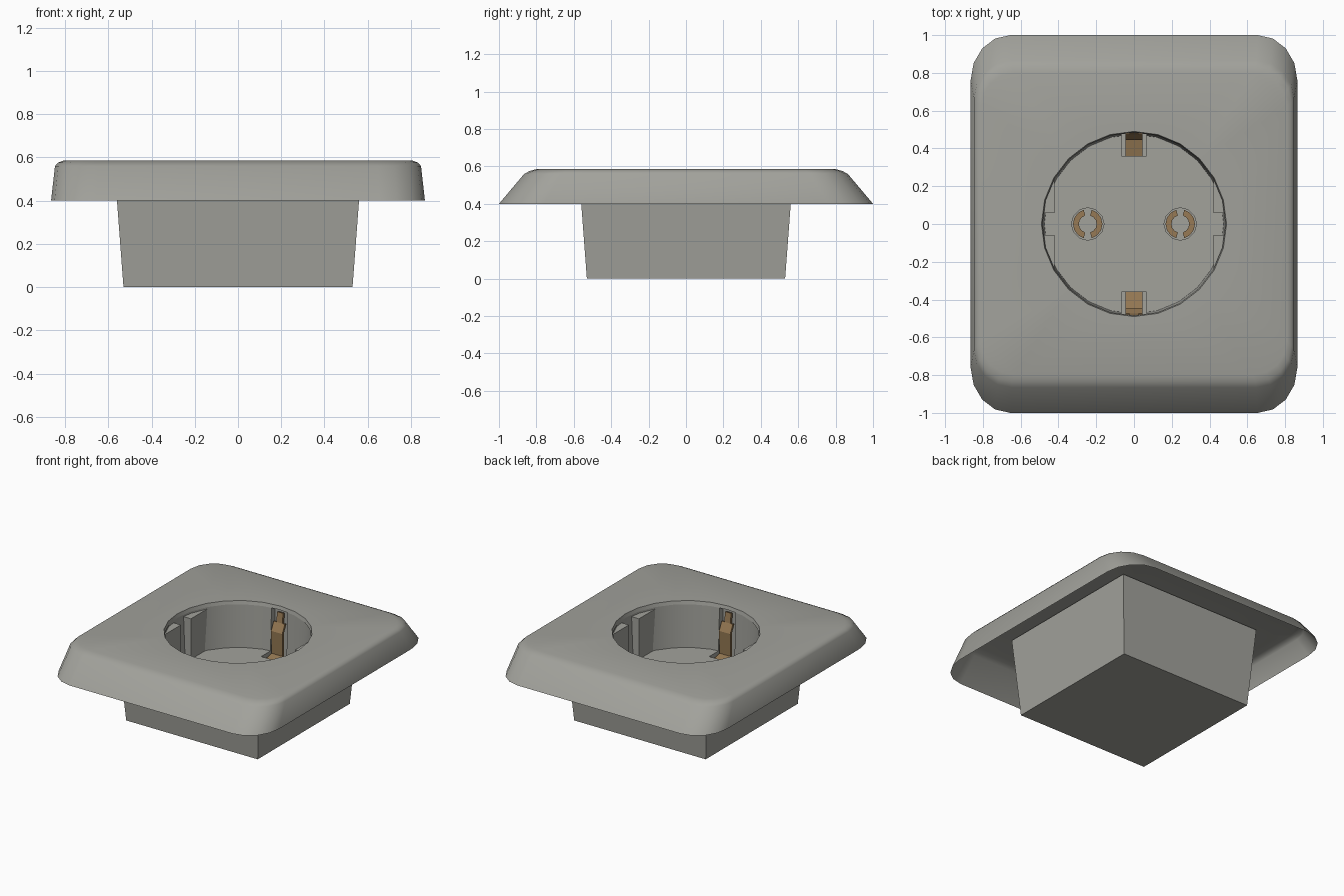
import bpy, bmesh, math

if "Cube" in bpy.data.objects:
    bpy.data.objects.remove(bpy.data.objects["Cube"])


def material(name, rgb):
    m = bpy.data.materials.new(name)
    m.diffuse_color = (*rgb, 1)
    m.use_nodes = True
    m.node_tree.nodes["Principled BSDF"].inputs["Base Color"].default_value = m.diffuse_color
    return m


GREY = material("warm_grey_plastic", (0.36, 0.36, 0.33))
BRASS = material("brass", (0.31, 0.195, 0.09))


def finish(name, bm, mat):
    bmesh.ops.recalc_face_normals(bm, faces=bm.faces)
    me = bpy.data.meshes.new(name)
    bm.to_mesh(me)
    bm.free()
    ob = bpy.data.objects.new(name, me)
    bpy.context.collection.objects.link(ob)
    me.materials.append(mat)
    return ob


def smooth(ob, angle=35):
    bpy.ops.object.select_all(action='DESELECT')
    ob.select_set(True)
    bpy.context.view_layer.objects.active = ob
    bpy.ops.object.shade_smooth_by_angle(angle=math.radians(angle))


def bridge(bm, a, b):
    n = len(a)
    for i in range(n):
        bm.faces.new((a[i], a[(i + 1) % n], b[(i + 1) % n], b[i]))


def ring(bm, pts, z):
    return [bm.verts.new((x, y, z)) for x, y in pts]


def circle(r, n=24, cx=0.0):
    return [(cx + r * math.cos(2 * math.pi * i / n),
             r * math.sin(2 * math.pi * i / n)) for i in range(n)]


def rounded_rect(hx, hy, rx, ry, n=4):
    pts = []
    for q, (sx, sy) in enumerate(((1, 1), (-1, 1), (-1, -1), (1, -1))):
        for i in range(n + 1):
            a = math.pi / 2 * (q + i / n)
            pts.append((sx * (hx - rx) + rx * math.cos(a),
                        sy * (hy - ry) + ry * math.sin(a)))
    return pts


def loft(name, loops, mat):
    """Closed solid through a list of (points, z) loops."""
    bm = bmesh.new()
    rings = [ring(bm, p, z) for p, z in loops]
    for a, b in zip(rings, rings[1:]):
        bridge(bm, a, b)
    bm.faces.new(rings[0])
    bm.faces.new(rings[-1])
    return finish(name, bm, mat)


def rect(x0, x1, y0, y1):
    return [(x0, y0), (x1, y0), (x1, y1), (x0, y1)]


def box(name, x0, x1, y0, y1, z0, z1, mat=GREY):
    r = rect(x0, x1, y0, y1)
    return loft(name, [(r, z0), (r, z1)], mat)


def cut(ob, cutter):
    cutter.hide_render = True
    m = ob.modifiers.new("cut", 'BOOLEAN')
    m.operation, m.solver, m.object = 'DIFFERENCE', 'EXACT', cutter
    bpy.context.view_layer.objects.active = ob
    bpy.ops.object.modifier_apply(modifier=m.name)
    bpy.data.objects.remove(cutter)


# Cover plate: open-bottomed shell with a round opening
bm = bmesh.new()
profile = [(0.865, 1.0, 0.21, 0.24, 0.40), (0.847, 0.865, 0.20, 0.20, 0.56),
           (0.832, 0.835, 0.19, 0.19, 0.576), (0.81, 0.80, 0.18, 0.18, 0.585)]
rings = [ring(bm, rounded_rect(*p[:4]), p[4]) for p in profile]
for a, b in zip(rings, rings[1:]):
    bridge(bm, a, b)
rim = ring(bm, circle(0.49), 0.585)
edges = []
for loop in (rings[-1], rim):
    for i, v in enumerate(loop):
        w = loop[(i + 1) % len(loop)]
        edges.append(bm.edges.get((v, w)) or bm.edges.new((v, w)))
bmesh.ops.triangle_fill(bm, use_beauty=True, edges=edges)
bridge(bm, rim, ring(bm, circle(0.484), 0.56))
smooth(finish("cover_plate", bm, GREY), 40)

# Back box: tapered block with the plug well cut into it
FLOOR = 0.25
body = loft("back_box", [(rect(-.53, .53, -.53, .53), 0),
                         (rect(-.573, .573, -.573, .573), 0.572)], GREY)
cut(body, loft("well_cutter", [(circle(0.475), FLOOR), (circle(0.489), 0.60)], GREY))
for s in (-1, 1):
    ys = sorted((s * 0.36, s * 0.52))
    cut(body, box("slot_cutter", -0.065, 0.065, *ys, 0.20, 0.56))
    hole = circle(0.086, 12, s * 0.245)
    cut(body, loft("pin_hole_cutter", [(hole, 0.10), (hole, 0.40)], GREY))
smooth(body)

# Side guides: two blocks per side with a keyway between
for sx in (-1, 1):
    for sy in (-1, 1):
        xs = sorted((sx * 0.42, sx * 0.50))
        ys = sorted((sy * 0.058, sy * 0.25))
        box("side_guide", *xs, *ys, FLOOR - 0.01, 0.545)

# Pin sleeves: split brass half rings inside the pin holes
for s in (-1, 1):
    for side in (0, 1):
        arc = [math.radians(-74 + 148 * i / 6) + math.pi * side for i in range(7)]
        pts = [(s * 0.245 + 0.078 * math.cos(a), 0.078 * math.sin(a)) for a in arc]
        pts += [(s * 0.245 + 0.047 * math.cos(a), 0.047 * math.sin(a))
                for a in reversed(arc)]
        smooth(loft("pin_sleeve", [(pts, 0.10), (pts, FLOOR - 0.01)], BRASS))

# Earth contacts: bent brass strips, with a narrow tongue above
for s in (-1, 1):
    bm = bmesh.new()
    for w, path in ((0.045, [(.36, .225), (.45, .245), (.445, .41), (.475, .47)]),
                    (0.024, [(.475, .47), (.485, .54)])):
        front = path
        back = [(y + 0.018, z - 0.004) for y, z in reversed(path)]
        caps = [[bm.verts.new((x, s * y, z)) for y, z in front + back]
                for x in (-w, w)]
        bridge(bm, *caps)
        for c in caps:
            bm.faces.new(c)
    finish("earth_contact", bm, BRASS)
